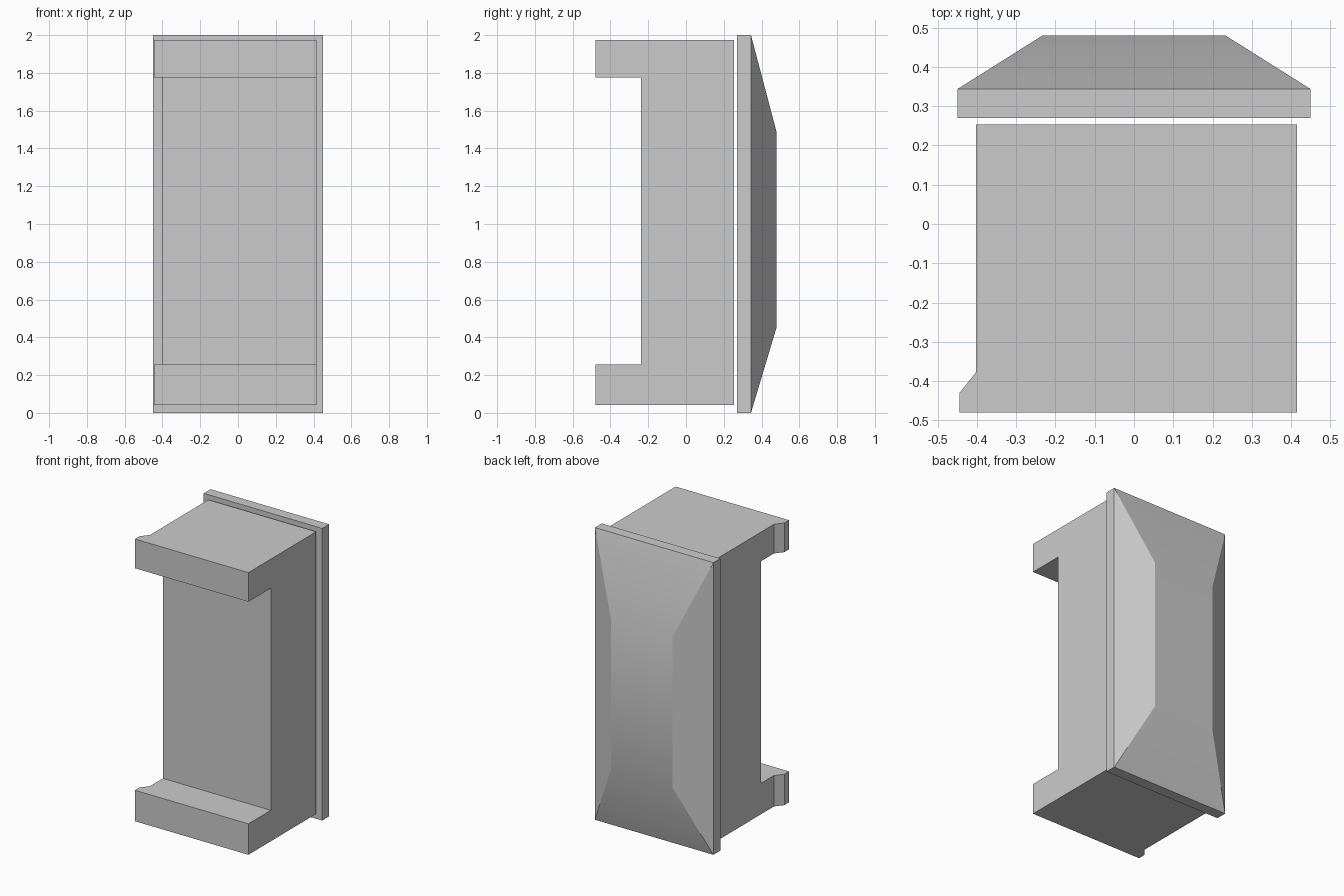
import bpy, bmesh
from mathutils import Vector

if "Cube" in bpy.data.objects:
    bpy.data.objects.remove(bpy.data.objects["Cube"])

grey = bpy.data.materials.new("plain grey")
grey.diffuse_color = (0.6, 0.6, 0.6, 1)
grey.use_nodes = True
grey.node_tree.nodes["Principled BSDF"].inputs["Base Color"].default_value = grey.diffuse_color


def finish(name, bm):
    """Turn a bmesh into a grey object with consistent outward normals."""
    bmesh.ops.recalc_face_normals(bm, faces=bm.faces)
    mesh = bpy.data.meshes.new(name)
    bm.to_mesh(mesh)
    bm.free()
    mesh.materials.append(grey)
    obj = bpy.data.objects.new(name, mesh)
    bpy.context.collection.objects.link(obj)
    return obj


def extrude(bm, points, offset):
    """Close a profile into a prism; return the far cap."""
    face = bm.faces.new([bm.verts.new(p) for p in points])
    new = bmesh.ops.extrude_face_region(bm, geom=[face], use_keep_orig=True)["geom"]
    verts = [g for g in new if isinstance(g, bmesh.types.BMVert)]
    bmesh.ops.translate(bm, verts=verts, vec=Vector(offset))
    return next(g for g in new if isinstance(g, bmesh.types.BMFace))


# Main body between the two ledges
LEFT, RIGHT, FRONT, BACK = -0.402, 0.415, -0.48, 0.253
Z0, Z1, Z2, Z3 = 0.043, 0.255, 1.775, 1.975
bm = bmesh.new()
side = [(FRONT, Z0), (BACK, Z0), (BACK, Z3), (FRONT, Z3),
        (FRONT, Z2), (-0.238, Z2), (-0.238, Z1), (FRONT, Z1)]
extrude(bm, [(LEFT, y, z) for y, z in side], (RIGHT - LEFT, 0, 0))
finish("body", bm)

# Small chamfered lip on the left end of each ledge
lip = [(LEFT, FRONT), (-0.444, FRONT), (-0.444, -0.43), (LEFT, -0.377)]
for name, low, high in (("lower_ledge_lip", Z0, Z1), ("upper_ledge_lip", Z2, Z3)):
    bm = bmesh.new()
    extrude(bm, [(x, y, low) for x, y in lip], (0, 0, high - low))
    # drop the hidden face that touches the body
    bmesh.ops.delete(bm, geom=[f for f in bm.faces
                               if all(abs(v.co.x - LEFT) < 1e-4 for v in f.verts)],
                     context='FACES_ONLY')
    finish(name, bm)

# Back panel: thin slab with a tapered rear bulge
bm = bmesh.new()
rect = [(-0.449, 0), (0.449, 0), (0.449, 2), (-0.449, 2)]
cap = extrude(bm, [(x, 0.27, z) for x, z in rect], (0, 0.074, 0))
top = bmesh.ops.extrude_face_region(bm, geom=[cap])["geom"]
for v in (g for g in top if isinstance(g, bmesh.types.BMVert)):
    v.co = ((0.233 if v.co.x > 0 else -0.233), 0.48, (1.485 if v.co.z > 1 else 0.455))
bmesh.ops.delete(bm, geom=[cap] if cap.is_valid else [], context='FACES_ONLY')
panel = finish("back_panel", bm)

# Soft shading over the shallow folds, hard edges elsewhere
bpy.ops.object.select_all(action='DESELECT')
panel.select_set(True)
bpy.context.view_layer.objects.active = panel
bpy.ops.object.shade_smooth_by_angle(angle=0.5236)
